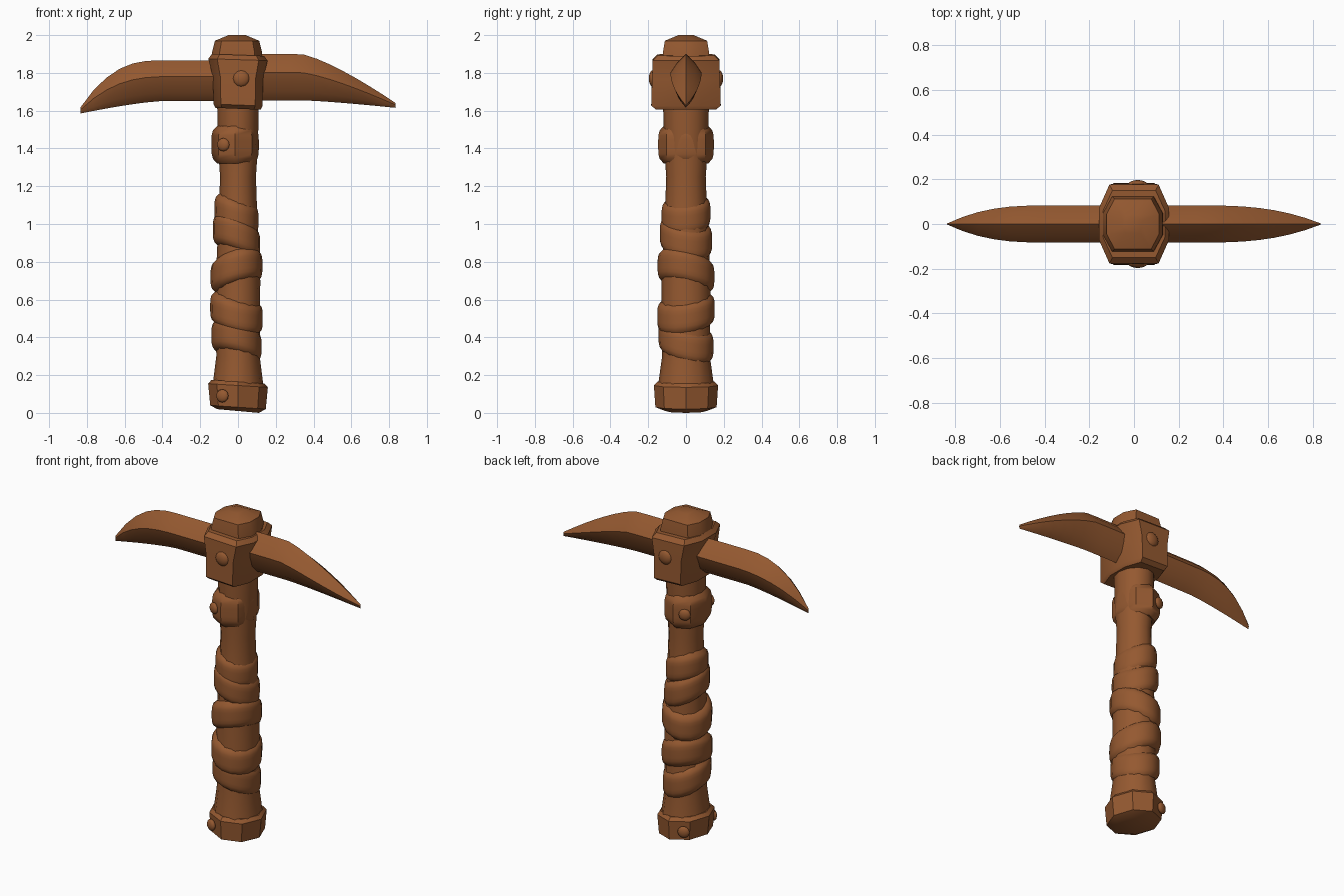
import bpy
import bmesh
import math
from mathutils import Matrix, Vector

if "Cube" in bpy.data.objects:
    bpy.data.objects.remove(bpy.data.objects["Cube"], do_unlink=True)

brown = bpy.data.materials.new("warm brown")
brown.use_nodes = True
brown.diffuse_color = (0.3, 0.1, 0.03, 1)
shader = brown.node_tree.nodes["Principled BSDF"]
shader.inputs["Base Color"].default_value = brown.diffuse_color


def finish(name, bm, smooth_angle):
    bmesh.ops.recalc_face_normals(bm, faces=bm.faces)
    mesh = bpy.data.meshes.new(name)
    bm.to_mesh(mesh)
    bm.free()
    mesh.materials.append(brown)
    part = bpy.data.objects.new(name, mesh)
    bpy.context.collection.objects.link(part)
    bpy.ops.object.select_all(action='DESELECT')
    part.select_set(True)
    bpy.context.view_layer.objects.active = part
    bpy.ops.object.shade_smooth_by_angle(angle=math.radians(smooth_angle))


def skin(name, rings, smooth_angle=40):
    """Join rings of points into a closed solid."""
    bm = bmesh.new()
    loops = [[bm.verts.new(point) for point in ring] for ring in rings]
    for lower, upper in zip(loops, loops[1:]):
        for i in range(len(lower)):
            bm.faces.new((lower[i - 1], lower[i], upper[i], upper[i - 1]))
    bm.faces.new(loops[0])
    bm.faces.new(loops[-1])
    finish(name, bm, smooth_angle)


def polygon(sides):
    corners = [math.tau * i / sides for i in range(sides)]
    return [(math.cos(a), math.sin(a)) for a in corners]


def column(name, outline, levels, centre=0, tilt=0, twist=0, smooth_angle=40):
    """Stack scaled outlines; each level is (height, half width, half depth)."""
    rings = []
    for height, width, depth in levels:
        rings.append([(centre + width * u, depth * v, height + tilt * u + twist * v)
                      for u, v in outline])
    skin(name, rings, smooth_angle)


def band(name, sides, middle, height, width, depth, **options):
    """A sleeve with rolled edges and a slightly bulging middle."""
    levels = []
    for step in range(-4, 5):
        t = step / 4
        shrink = 0.03 * abs(t) ** 5
        levels.append((middle + height * t / 2, width - shrink, depth - shrink))
    column(name, polygon(sides), levels, **options)


def pick_arm(name, side, top, bottom, bend, drop, rise, power):
    """Sweep a ridged diamond outwards, thinning and drooping past the bend."""
    half = [(0, 0), (0.6, 0.2), (1, 0.6), (0.6, 0.8)]
    section = half + [(0, 1)] + [(-v, w) for v, w in reversed(half[1:])]
    rings = []
    steps = 12
    for step in range(steps + 1):
        t = step / steps
        past = max(0, (t - bend) / (1 - bend))
        high = top - drop * past ** power
        low = bottom - rise * past ** 1.3
        thick = 0.08 * (1.03 - past ** 2.5)
        rings.append([(side * 0.835 * t, thick * v, low + (high - low) * w)
                      for v, w in section])
    skin(name, rings)


def rivet(name, place, normal, radius):
    bm = bmesh.new()
    turn = Vector(normal).to_track_quat('Z', 'Y').to_matrix().to_4x4()
    flatten = Matrix.Diagonal((1, 1, 0.5, 1))
    bmesh.ops.create_uvsphere(bm, u_segments=12, v_segments=8, radius=radius,
                              matrix=Matrix.Translation(place) @ turn @ flatten)
    finish(name, bm, 60)


# Handle shaft, narrowing towards the neck
shaft = [(0.1, 0.14), (0.3, 0.115), (0.7, 0.118), (1.1, 0.1),
         (1.25, 0.095), (1.4, 0.105), (1.7, 0.112)]
column("handle", polygon(12), [(z, r, r * 1.1) for z, r in shaft])

# Eight-sided pommel with bevelled rims
column("pommel", polygon(8), [(0.01, 0.11, 0.11), (0.03, 0.147, 0.162),
                              (0.145, 0.158, 0.17), (0.165, 0.14, 0.15)],
       tilt=-0.01, smooth_angle=35)

# Collar below the head
band("upper_collar", 8, 1.42, 0.2, 0.125, 0.147, centre=-0.015)

# Overlapping grip wrappings: middle, half width, tilt, twist
wraps = [(1.05, 0.116, -0.03, 0.01), (0.93, 0.125, -0.04, -0.02),
         (0.75, 0.137, 0.03, -0.03), (0.53, 0.139, -0.03, 0.02),
         (0.38, 0.132, -0.03, -0.03)]
for number, (middle, width, tilt, twist) in enumerate(wraps, start=1):
    band(f"grip_wrap_{number}", 16, middle, 0.17, width, width + 0.013,
         centre=-0.008, tilt=tilt, twist=twist)

# Head socket and the cap rising out of it
side_corners = [(1, -0.4), (1, 0.4), (0.7, 1), (-0.7, 1)]
block = side_corners + [(-u, -v) for u, v in side_corners]
column("head_socket", block, [(1.61, 0.12, 0.16), (1.63, 0.13, 0.184),
                              (1.77, 0.132, 0.18), (1.87, 0.157, 0.176),
                              (1.895, 0.138, 0.15)],
       tilt=-0.005, smooth_angle=38)
column("head_cap", block, [(1.86, 0.136, 0.125), (1.91, 0.132, 0.122),
                           (1.97, 0.117, 0.112), (2, 0.045, 0.04)],
       centre=-0.005, smooth_angle=30)

# Two curved pick arms
pick_arm("right_pick_arm", side=-1, top=1.866, bottom=1.65, bend=0.5,
         drop=0.25, rise=0.065, power=2.5)
pick_arm("left_pick_arm", side=1, top=1.9, bottom=1.655, bend=0.4,
         drop=0.26, rise=0.04, power=1.3)

# Domed rivets, front and back
for label, side in (("front", -1), ("back", 1)):
    slanted = (-0.4, side, 0)
    rivet(f"{label}_socket_rivet", (0.017, side * 0.174, 1.77), (0, side, 0), 0.045)
    rivet(f"{label}_collar_rivet", (-0.078, side * 0.124, 1.42), slanted, 0.035)
    rivet(f"{label}_pommel_rivet", (-0.083, side * 0.142, 0.09), slanted, 0.035)
